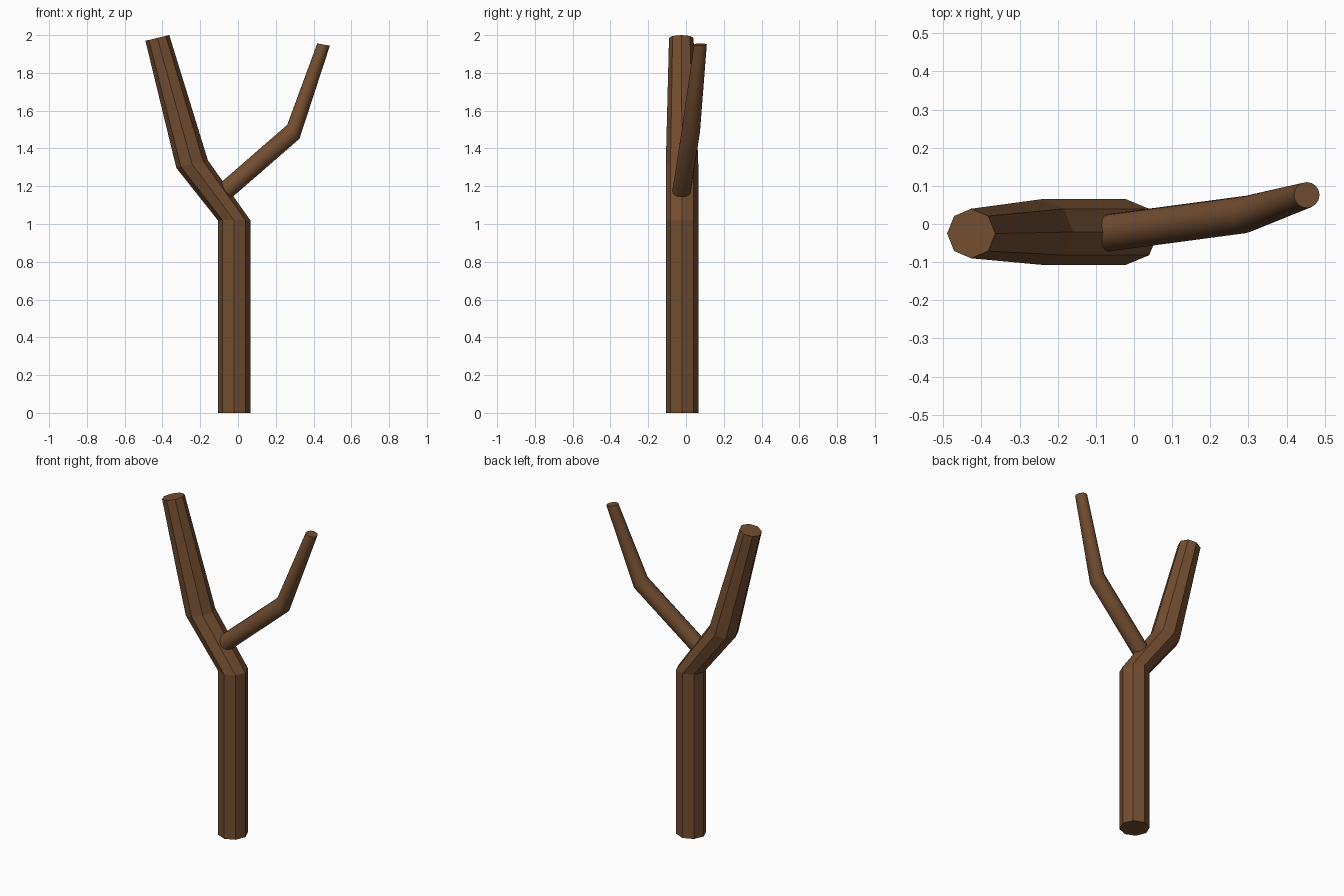
import bpy, bmesh
from math import cos, sin, pi, radians
from mathutils import Vector, Matrix

if "Cube" in bpy.data.objects:
    bpy.data.objects.remove(bpy.data.objects["Cube"])

bark = bpy.data.materials.new("bark")
bark.diffuse_color = (0.17, 0.075, 0.03, 1)
bark.use_nodes = True
bark.node_tree.nodes["Principled BSDF"].inputs["Base Color"].default_value = bark.diffuse_color


def limb(name, sides, rings, smooth):
    """Loft capped rings; each ring is (centre, radius, lean towards +x in degrees)."""
    bm = bmesh.new()
    loops = []
    for centre, radius, lean in rings:
        turn = Matrix.Rotation(radians(lean), 3, 'Y')
        loops.append([bm.verts.new(Vector(centre) + turn @ Vector(
            (radius * cos(2 * pi * i / sides), radius * sin(2 * pi * i / sides), 0)))
            for i in range(sides)])
    for low, high in zip(loops, loops[1:]):
        for i in range(sides):
            j = (i + 1) % sides
            bm.faces.new((low[i], low[j], high[j], high[i]))
    bm.faces.new(loops[0][::-1])
    bm.faces.new(loops[-1])
    mesh = bpy.data.meshes.new(name)
    bm.to_mesh(mesh)
    bm.free()
    mesh.materials.append(bark)
    ob = bpy.data.objects.new(name, mesh)
    bpy.context.collection.objects.link(ob)
    if smooth:
        bpy.ops.object.select_all(action='DESELECT')
        bpy.context.view_layer.objects.active = ob
        ob.select_set(True)
        bpy.ops.object.shade_smooth_by_angle(angle=radians(40))
    return ob


# Faceted trunk bending to the left
limb("trunk", 8, [
    ((-0.021, -0.021, 0), 0.086, 0),
    ((-0.021, -0.021, 1.02), 0.086, 0),
    ((-0.243, -0.021, 1.317), 0.086, -13.5),
    ((-0.427, -0.025, 1.985), 0.065, -13.5),
], False)

# Thinner round branch growing to the right
limb("branch", 16, [
    ((-0.12, -0.03, 1.129), 0.049, 49),
    ((0.293, 0.025, 1.488), 0.049, 49),
    ((0.453, 0.076, 1.95), 0.034, 10),
], True)
